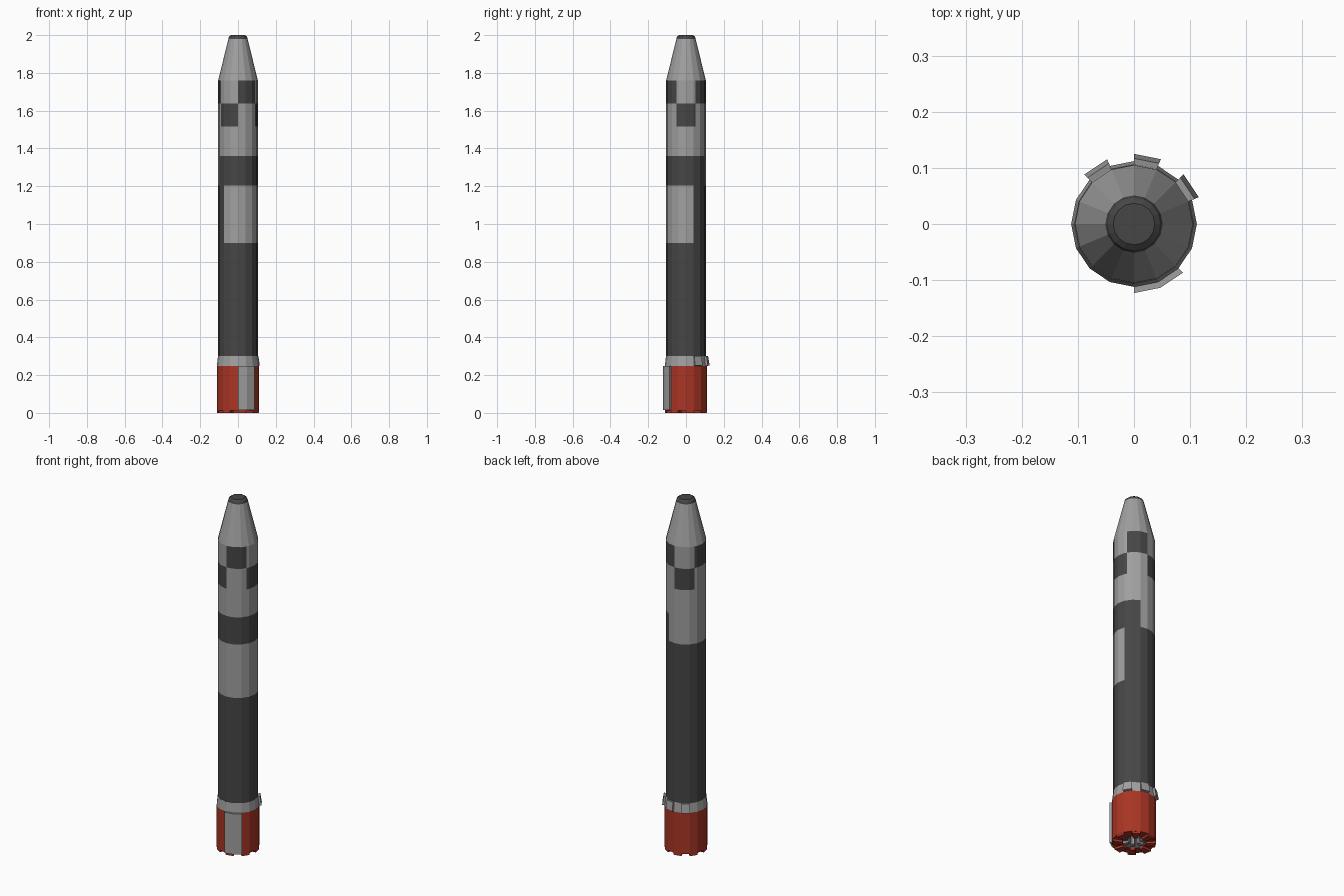
import bpy, bmesh, math
from math import cos, sin, radians, pi

if "Cube" in bpy.data.objects:
    bpy.data.objects.remove(bpy.data.objects["Cube"])

N = 16
STEP = 360 / N


def material(name, rgb):
    m = bpy.data.materials.new(name)
    m.diffuse_color = (*rgb, 1)
    m.use_nodes = True
    m.node_tree.nodes["Principled BSDF"].inputs["Base Color"].default_value = m.diffuse_color
    return m


LIGHT = material("light grey", (0.35, 0.35, 0.35))
DARK = material("dark grey", (0.062, 0.062, 0.062))
RED = material("red", (0.40, 0.036, 0.018))


def point(r, a, z):
    """Point at angle a (degrees) on the outline of a 16-sided prism."""
    off = (a % STEP) - STEP / 2
    r *= cos(radians(STEP / 2)) / cos(radians(off))
    return (r * cos(radians(a)), r * sin(radians(a)), z)


def finish(name, bm, mats):
    bmesh.ops.recalc_face_normals(bm, faces=bm.faces)
    me = bpy.data.meshes.new(name)
    bm.to_mesh(me)
    bm.free()
    for m in mats:
        me.materials.append(m)
    ob = bpy.data.objects.new(name, me)
    bpy.context.collection.objects.link(ob)
    return ob


def lathe(name, profile, mats, angles=None, rule=None, cap_start=False, cap_end=False):
    """Sweep (radius, z) rows round the 16-sided outline, coloured by rule(angle, z)."""
    angles = angles or [i * STEP for i in range(N)]
    bm = bmesh.new()
    rows = [[bm.verts.new(point(r, a, z)) for a in angles] for r, z in profile]
    n = len(angles)
    for i in range(len(rows) - 1):
        for j in range(n):
            k = (j + 1) % n
            f = bm.faces.new((rows[i][j], rows[i][k], rows[i + 1][k], rows[i + 1][j]))
            if rule:
                mid = (angles[j] + (angles[k] if k else 360)) / 2
                f.material_index = rule(mid, (profile[i][1] + profile[i + 1][1]) / 2)
    if cap_start:
        bm.faces.new(rows[0])
    if cap_end:
        bm.faces.new(rows[-1])
    return finish(name, bm, mats)


def arc_block(name, a0, a1, inner, outer, mat):
    """Solid block between angles; inner and outer are ((r, z bottom), (r, z top))."""
    angles = [a0 + i * STEP for i in range(int(round((a1 - a0) / STEP)) + 1)]
    bm = bmesh.new()
    secs = [[bm.verts.new((r * cos(radians(a)), r * sin(radians(a)), z))
             for r, z in (inner[0], outer[0], outer[1], inner[1])] for a in angles]
    for s, t in zip(secs, secs[1:]):
        for i in range(4):
            j = (i + 1) % 4
            bm.faces.new((s[i], s[j], t[j], t[i]))
    bm.faces.new(secs[0])
    bm.faces.new(secs[-1])
    return finish(name, bm, [mat])


# Main tube: painted panels are cut along the face grid
def paint(a, z):
    if z < 0.9:
        return 1
    if z < 1.205:                       # light panel on the front right
        return 0 if (a > 225 or a < 22.5) else 1
    if z < 1.36:                        # dark band, open at the back left
        return 0 if 67.5 < a < 202.5 else 1
    if z < 1.515:
        return 0
    block = int(((a + 30) % 360) // 60)  # two-row checker of 60 degree blocks
    return 1 if block % 2 == (0 if z < 1.637 else 1) else 0


body_angles = sorted([i * STEP for i in range(N)] + [30, 150, 210, 330])
R = 0.105
lathe("body_tube", [(R, z) for z in (0.3, 0.9, 1.205, 1.36, 1.515, 1.637, 1.76)],
      [LIGHT, DARK], body_angles, paint)

# Nose cone and its blunt tip
lathe("nose_cone", [(R, 1.76), (0.051, 1.98)], [LIGHT])
lathe("nose_tip", [(0.051, 1.98), (0.047, 1.992), (0.037, 2.0)], [DARK], cap_end=True)

# Collar joining the tube to the tail
lathe("tail_collar", [(0.112, 0.247), (0.106, 0.30), (0.104, 0.30)], [LIGHT])

# Red tail shell with a hollow bottom
lathe("tail_shell", [(0.112, 0.247), (0.112, 0.012), (0.062, 0.012)], [RED])
lathe("exhaust_well", [(0.062, 0.012), (0.062, 0.10)], [DARK], cap_end=True)

# Feet round the bottom rim, with small vanes reaching into the well
for i in range(8):
    a = i * 45
    arc_block("tail_foot", a, a + STEP, ((0.06, 0.0), (0.06, 0.014)),
              ((0.111, 0.0), (0.111, 0.014)), RED)
    arc_block("exhaust_vane", a, a + STEP, ((0.032, 0.02), (0.032, 0.09)),
              ((0.061, 0.02), (0.061, 0.09)), LIGHT)

# Cover plate on the front of the tail
arc_block("cover_plate", 270, 315, ((0.110, 0.015), (0.110, 0.247)),
          ((0.123, 0.015), (0.123, 0.247)), LIGHT)

# Three clips on the back of the collar
for a in (22.5, 67.5, 112.5):
    arc_block("collar_clip", a, a + STEP, ((0.110, 0.248), (0.104, 0.298)),
              ((0.125, 0.251), (0.117, 0.301)), LIGHT)
